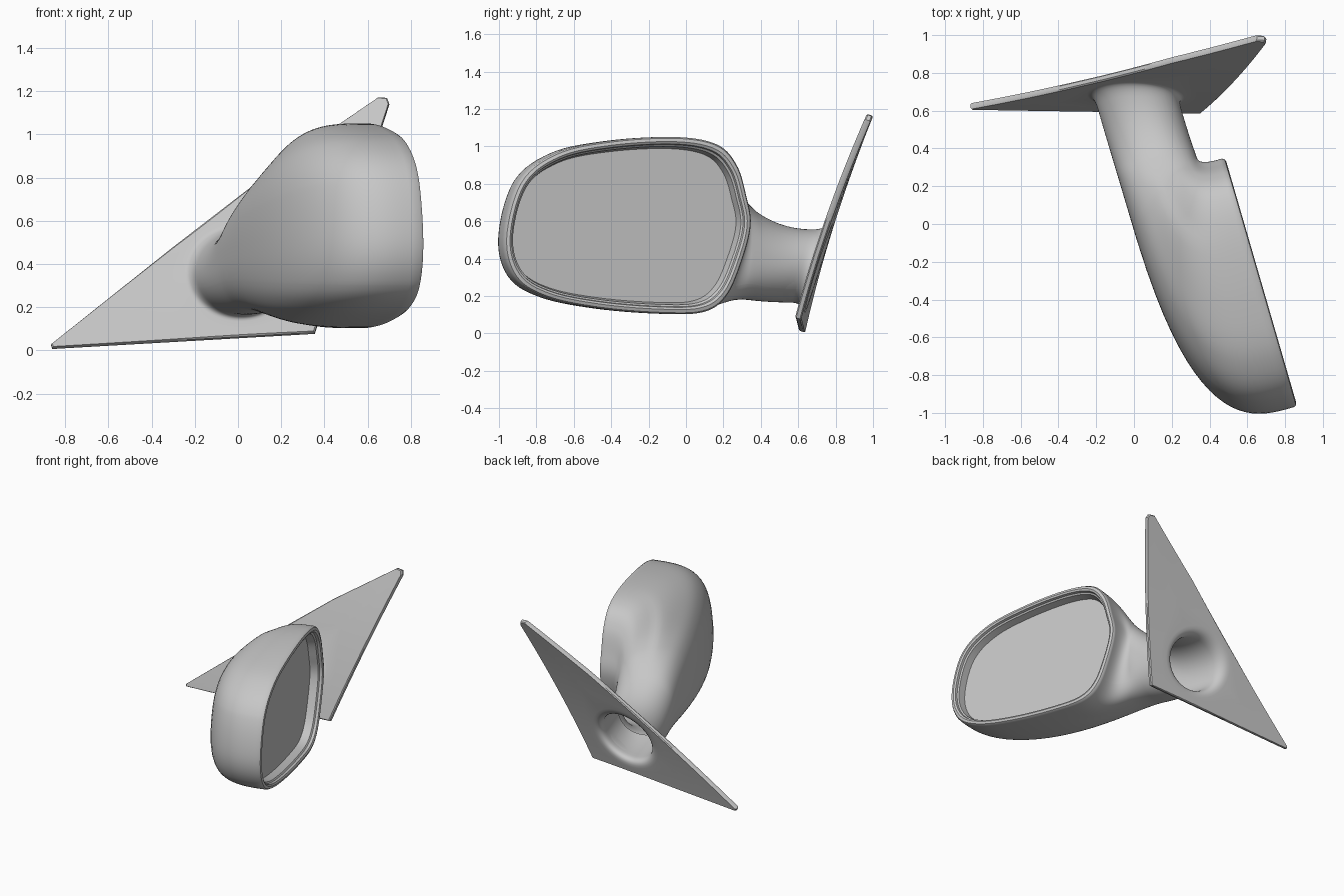
import bpy, bmesh, math
from mathutils import Vector

cube = bpy.data.objects.get("Cube")
if cube:
    bpy.data.objects.remove(cube, do_unlink=True)


def make_material(name, value):
    mat = bpy.data.materials.new(name)
    mat.use_nodes = True
    color = (value, value, value, 1)
    mat.diffuse_color = color
    mat.node_tree.nodes["Principled BSDF"].inputs["Base Color"].default_value = color
    return mat


grey = make_material("satin grey", 0.57)

# Rim outline as (y, z), counter-clockwise from the mount side
RIM = [(.35, .58), (.325, .74), (.275, .90), (.17, 1.01), (-.05, 1.05), (-.40, 1.03),
       (-.69, .965), (-.885, .81), (-.965, .51), (-.91, .30), (-.74, .192), (-.45, .132),
       (-.12, .105), (.10, .115), (.22, .20), (.30, .38)]
RIM_MID = Vector((0, -.31, .575))
GLASS_N = Vector((1, .29, 0)).normalized()

# Mounting plate: three points of its plane, and its bowed outline as (x, z)
A, B, C = Vector((-.86, .62, .01)), Vector((.355, .605, .08)), Vector((.685, .98, 1.16))
PLATE_N = (B - A).cross(C - A).normalized()
OUTLINE = [(-.86, .01), (.355, .08), (.70, 1.14), (.69, 1.165), (.65, 1.168),
           (.2, .86), (-.3, .475), (-.865, .025)]
HALF = .017
ARM_X, ARM_Z = .01, .355
NECK = Vector((.13, .28, .452))


def on_plate(x, z, side):
    y = A.y - (PLATE_N.x * (x - A.x) + PLATE_N.z * (z - A.z)) / PLATE_N.y
    y -= .08 * (z - A.z) * (C.z - z)
    return Vector((x, y, z)) + PLATE_N * side


ARM_DIR = on_plate(ARM_X, ARM_Z, 0) - NECK
ARM_DIR.z = 0
ARM_DIR.normalize()


def rim_point(phi, inset=0, depth=0):
    """Smooth closed outline on the tilted rim plane, optionally inset and recessed."""
    count = len(RIM)
    f = (phi / math.tau * count) % count
    i = int(f)
    t = f - i
    a, b, c, d = (Vector(RIM[(i + k) % count]) for k in (-1, 0, 1, 2))
    p = b + (c - a) * t / 2 + (a * 2 - b * 5 + c * 4 - d) * t**2 / 2 \
        + (b * 3 - a - c * 3 + d) * t**3 / 2
    y = RIM_MID.y + (p.x - RIM_MID.y) * (1 - .09 * inset)
    z = RIM_MID.z + (p.y - RIM_MID.z) * (1 - .13 * inset)
    return Vector((.48 + (.35 - y) * .29, y, z)) - GLASS_N * depth


def neck_point(phi, scale=1):
    """Slightly squared oval where the shell meets the arm."""
    c, s = (math.copysign(abs(v) ** .77, v) * scale for v in (math.cos(phi), math.sin(phi)))
    return NECK + Vector((.2 * c, .08 * c, .265 * s))


def bezier(a, b, c, steps):
    return [a.lerp(b, k / steps).lerp(b.lerp(c, k / steps), k / steps)
            for k in range(1, steps + 1)]


def dome(phi, start_depth, steps=22):
    """Rounded shell from the rim back and over to the neck."""
    rim, neck = rim_point(phi), neck_point(phi)
    total = (rim - neck).dot(GLASS_N)
    across = neck - rim + GLASS_N * total
    out = []
    for k in range(1, steps + 1):
        t = (k / steps) ** 1.4 * math.pi / 2
        u = 1 - max(math.cos(t), 0) ** (2 / 3)
        depth = start_depth + (total - start_depth) * math.sin(t) ** (2 / 3)
        p = rim - GLASS_N * depth + across * u
        p.z = rim.z + across.z * u ** 1.12
        out.append(p)
    return out


def arm(phi, scale, flare, side):
    """Curve from the neck along the arm, flaring onto one face of the plate."""
    def ring(s):
        return on_plate(ARM_X + .222 * s * math.cos(phi), ARM_Z + .195 * s * math.sin(phi), side)
    foot = ring(scale)
    base = foot - ARM_DIR * .07
    neck = neck_point(phi, scale)
    bend = base - ARM_DIR * (base - neck).length * .5
    return bezier(neck, bend, base, 9) + bezier(base, foot, ring(flare), 6)


def shell_and_arm(phi, start_depth):
    """Dome and arm joined by a soft fillet at the neck."""
    front, back = dome(phi, start_depth), arm(phi, 1, 1.16, HALF)
    return front[:-1] + bezier(front[-2], front[-1], back[1], 8) + back[2:]


def plate_edge(phi, side, inset=0, fraction=1):
    """Where a ray from the arm's foot meets the plate's convex outline."""
    dx, dz = math.cos(phi), math.sin(phi)
    hits = []
    for (px, pz), (qx, qz) in zip(OUTLINE, OUTLINE[1:] + OUTLINE[:1]):
        ex, ez = qx - px, qz - pz
        det = dx * ez - dz * ex
        if abs(det) > 1e-9:
            t = ((px - ARM_X) * ez - (pz - ARM_Z) * ex) / det
            if t > 0:
                hits.append(t)
    start = math.hypot(.222 * dx, .195 * dz) * 1.28
    reach = start + (min(hits) - inset - start) * fraction
    return on_plate(ARM_X + dx * reach, ARM_Z + dz * reach, side)


# Evenly spaced directions, plus one through each plate corner
STEPS = 112
angles = [math.tau * i / STEPS for i in range(STEPS)]
angles += [math.atan2(z - ARM_Z, x - ARM_X) % math.tau for x, z in OUTLINE]
angles.sort()

# Rim lip as (inset, depth), from the glass out to the shell
LIP = [(1, .085), (.82, .03), (.66, .022), (.6, .004), (.4, -.003), (.12, .002), (0, .015)]


def strip(phi):
    """One continuous line: lip, shell, arm, plate front, plate back, hollow bore."""
    rows = (.25, .5, .75)
    pts = [rim_point(phi, i, d) for i, d in LIP]
    pts += shell_and_arm(phi, LIP[-1][1])
    pts += [plate_edge(phi, HALF, .007, f) for f in rows]
    pts += [plate_edge(phi, HALF, .007), plate_edge(phi, HALF * .6),
            plate_edge(phi, -HALF * .6), plate_edge(phi, -HALF, .007)]
    pts += [plate_edge(phi, -HALF, .007, f) for f in reversed(rows)]
    pts += reversed(arm(phi, .93, 1.24, -HALF))
    return pts


def finish(name, bm):
    mesh = bpy.data.meshes.new(name)
    bm.to_mesh(mesh)
    bm.free()
    obj = bpy.data.objects.new(name, mesh)
    bpy.context.collection.objects.link(obj)
    mesh.materials.append(grey)
    bpy.ops.object.select_all(action='DESELECT')
    obj.select_set(True)
    bpy.context.view_layer.objects.active = obj
    bpy.ops.object.shade_smooth_by_angle(angle=math.radians(35))
    return obj


# Housing, arm and mounting plate
bm = bmesh.new()
strips = [[bm.verts.new(p) for p in strip(phi)] for phi in angles]
for left, right in zip(strips, strips[1:] + strips[:1]):
    for k in range(len(left) - 1):
        bm.faces.new((left[k], left[k + 1], right[k + 1], right[k]))
finish("mirror_housing_and_mount", bm)

# Mirror glass
bm = bmesh.new()
bm.faces.new([bm.verts.new(rim_point(phi, *LIP[0])) for phi in angles])
finish("mirror_glass", bm)
